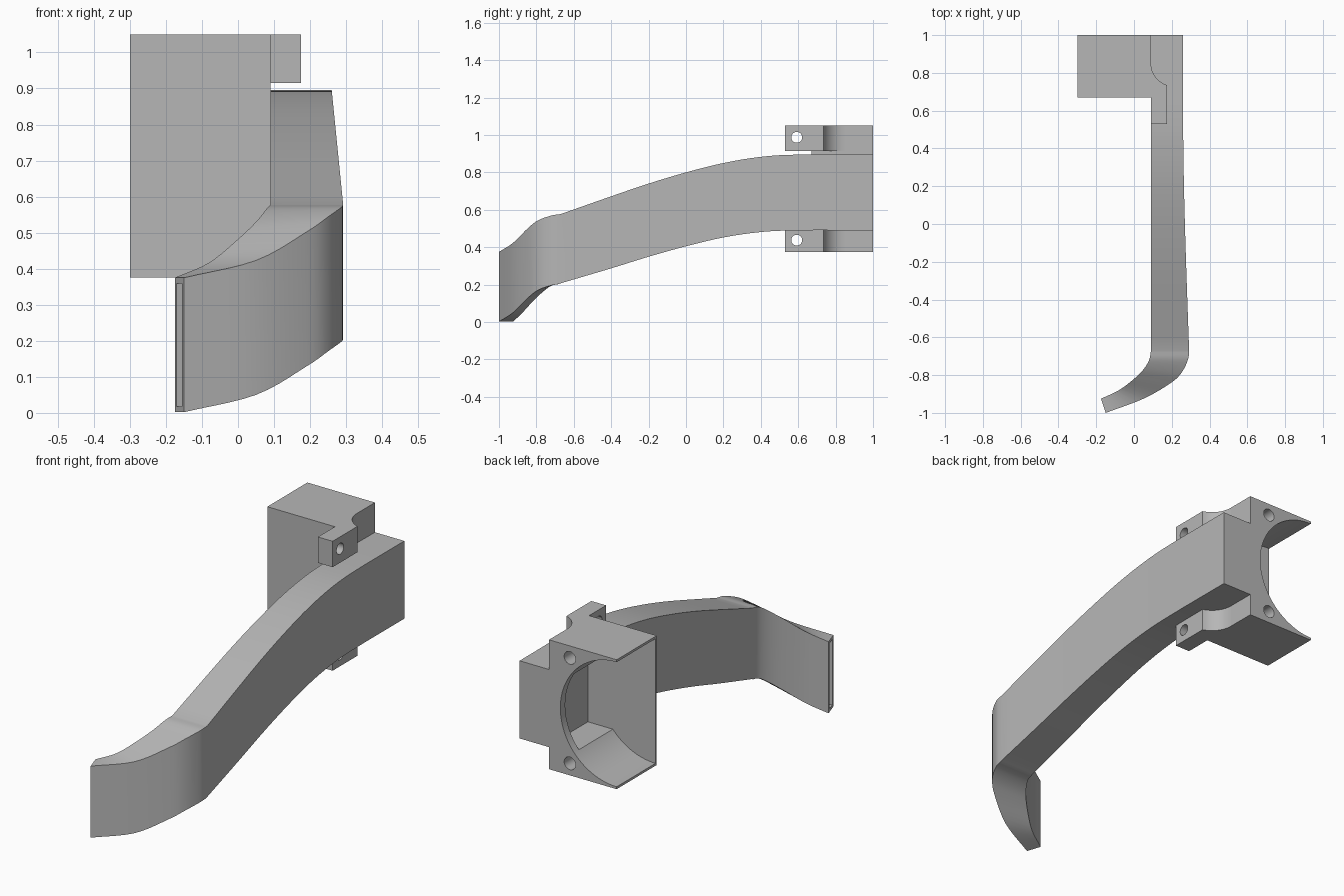
import bpy, bmesh, math
from mathutils import Vector, Matrix

if "Cube" in bpy.data.objects:
    bpy.data.objects.remove(bpy.data.objects["Cube"], do_unlink=True)

grey = bpy.data.materials.new("plain_grey")
grey.use_nodes = True
grey.diffuse_color = (0.47, 0.47, 0.47, 1)
grey.node_tree.nodes["Principled BSDF"].inputs["Base Color"].default_value = (0.47, 0.47, 0.47, 1)


def finish(name, bm):
    bmesh.ops.recalc_face_normals(bm, faces=bm.faces[:])
    mesh = bpy.data.meshes.new(name)
    bm.to_mesh(mesh)
    bm.free()
    mesh.materials.append(grey)
    obj = bpy.data.objects.new(name, mesh)
    bpy.context.collection.objects.link(obj)
    return obj


def box(name, lo, hi):
    bm = bmesh.new()
    bmesh.ops.create_cube(bm, size=1)
    lo, hi = Vector(lo), Vector(hi)
    for v in bm.verts:
        v.co = (lo + hi) / 2 + v.co * (hi - lo)
    return finish(name, bm)


def rod(name, center, radius, length, axis, sides=32):
    bm = bmesh.new()
    turn = Matrix.Rotation(math.pi / 2, 4, "X" if axis == "Y" else "Y")
    bmesh.ops.create_cone(bm, cap_ends=True, segments=sides, radius1=radius, radius2=radius,
                          depth=length, matrix=Matrix.Translation(center) @ turn)
    return finish(name, bm)


def cut(obj, *cutters):
    for c in cutters:
        c.hide_render = True
        mod = obj.modifiers.new("cut", "BOOLEAN")
        mod.operation, mod.solver, mod.object = "DIFFERENCE", "EXACT", c
        bpy.context.view_layer.objects.active = obj
        bpy.ops.object.modifier_apply(modifier=mod.name)
        bpy.data.objects.remove(c, do_unlink=True)


def smooth(obj, angle=25):
    bpy.ops.object.select_all(action="DESELECT")
    obj.select_set(True)
    bpy.context.view_layer.objects.active = obj
    bpy.ops.object.shade_smooth_by_angle(angle=math.radians(angle))


def spline(points, steps):
    """Catmull-Rom samples through the control points."""
    pts = [Vector(p) for p in points]
    pts = [2 * pts[0] - pts[1]] + pts + [2 * pts[-1] - pts[-2]]
    out = []
    for a, b, c, d in zip(pts, pts[1:], pts[2:], pts[3:]):
        for i in range(steps):
            t = i / steps
            out.append(0.5 * (2 * b + (c - a) * t + (2 * a - 5 * b + 4 * c - d) * t ** 2
                              + (3 * b - a - 3 * c + d) * t ** 3))
    return out + [pts[-2]]


# Arm: stations of (inner edge, outer edge), swept as a four-sided section
beam = spline([(1, .895, .49), (.6, .895, .49), (.4, .883, .481), (.2, .85, .452), (0, .80, .405),
               (-.2, .74, .349), (-.4, .672, .287), (-.67, .577, .207)], 4)
stations = []
for y, top, low in beam:
    outer = .26 + (.895 - top) * .1
    stations.append(((.09, y, top), (outer, y, top), (.09, y, low), (outer, y, low)))
hook_in = spline([(.09, -.67, .577), (.08, -.72, .567), (.05, -.77, .53), (0, -.82, .482),
                  (-.08, -.88, .417), (-.175, -.925, .375)], 5)
hook_out = spline([(.292, -.67, .577), (.285, -.72, .569), (.25, -.79, .544), (.19, -.845, .502),
                   (.05, -.925, .423), (-.15, -1, .375)], 5)
drop = Vector((0, 0, .373))
for a, b in zip(hook_in[1:], hook_out[1:]):
    stations.append((a, b, a - drop, b - drop))
for s in (stations[-1],):
    for p in s[2:]:
        p.z = max(p.z, 0)
bm = bmesh.new()
rings = [[bm.verts.new(s[i]) for i in (0, 1, 3, 2)] for s in stations]
for r, s in zip(rings, rings[1:]):
    for i in range(4):
        j = (i + 1) % 4
        bm.faces.new((r[i], r[j], s[j], s[i]))
bm.faces.new(rings[0])
tip = bm.faces.new(rings[-1])
bmesh.ops.recalc_face_normals(bm, faces=bm.faces[:])
# Narrow groove in the tip
bmesh.ops.inset_region(bm, faces=[tip], thickness=.016, use_even_offset=True)
inward = -tip.normal * .02
groove = bmesh.ops.extrude_face_region(bm, geom=[tip])
bmesh.ops.translate(bm, vec=inward, verts=[g for g in groove["geom"] if isinstance(g, bmesh.types.BMVert)])
if tip.is_valid:
    bm.faces.remove(tip)
smooth(finish("curved_arm", bm), 20)

# Housing: half-round bay, side pocket behind the arm and two blind screw holes
MID = .7125
housing = box("housing_block", (-.3, .67, .375), (.09, 1, 1.05))
cut(housing,
    rod("bay_cutter", (-.3, .68 + .25, MID), .325, .5, "Y", 96),
    box("pocket_cutter", (-.2, .68, .5), (.12, .96, .89)),
    *[rod("screw_cutter", (-.03, 1, MID + s * .275), .033, .4, "Y") for s in (-1, 1)])
smooth(housing)

# Mounting lugs: concave flare into a drilled tab
flare = [(.21 + .12 * math.cos(a), .85 + .12 * math.sin(a))
         for a in [math.radians(180 + 73 * i / 12) for i in range(13)]]
outline = flare + [(.175, .53), (.09, .53)]
for name, z in (("upper_lug", .915), ("lower_lug", .375)):
    bm = bmesh.new()
    face = bm.faces.new([bm.verts.new((x, y, z)) for x, y in outline])
    up = bmesh.ops.extrude_face_region(bm, geom=[face])
    bmesh.ops.translate(bm, vec=(0, 0, .135), verts=[g for g in up["geom"] if isinstance(g, bmesh.types.BMVert)])
    lug = finish(name, bm)
    cut(lug, rod("bolt_cutter", (.13, .592, MID + (.275 if z > MID else -.275)), .029, .3, "X"))
    smooth(lug)
